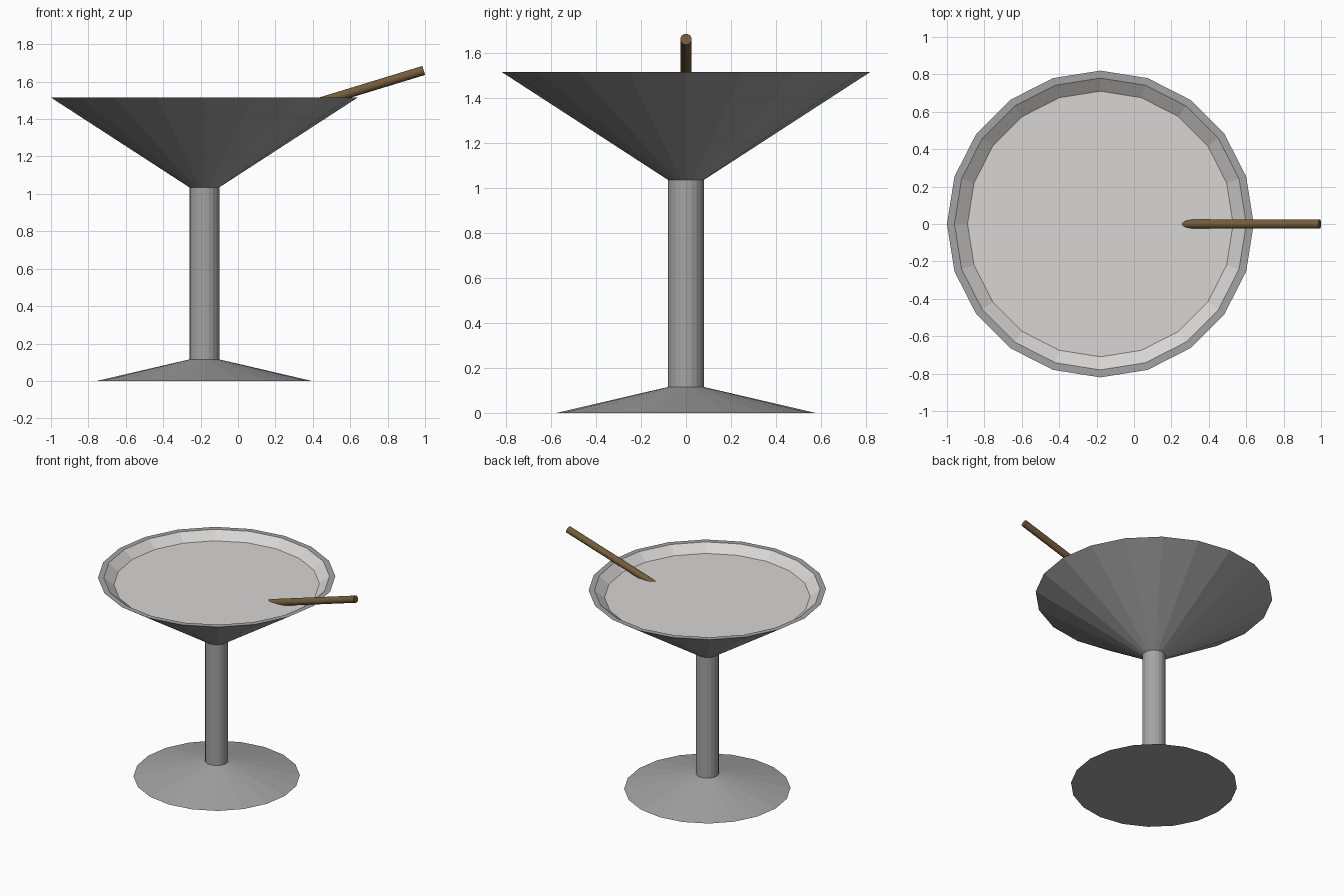
import bpy, bmesh, math
from mathutils import Vector, Matrix

cube = bpy.data.objects.get("Cube")
if cube:
    bpy.data.objects.remove(cube, do_unlink=True)

SIDES = 20
CENTRE_X = -0.18


def material(name, rgb):
    mat = bpy.data.materials.new(name)
    mat.use_nodes = True
    colour = (*rgb, 1.0)
    mat.diffuse_color = colour
    mat.node_tree.nodes["Principled BSDF"].inputs["Base Color"].default_value = colour
    return mat


def add_object(name, bm, mat):
    bmesh.ops.remove_doubles(bm, verts=bm.verts, dist=1e-5)
    mesh = bpy.data.meshes.new(name)
    bm.to_mesh(mesh)
    bm.free()
    mesh.materials.append(mat)
    obj = bpy.data.objects.new(name, mesh)
    bpy.context.scene.collection.objects.link(obj)
    return obj


def lathe(name, profile, mat, cap_start=False, cap_end=False):
    """Spin a (radius, height) profile, listed bottom to top along the outside."""
    bm = bmesh.new()
    rings = []
    for radius, height in profile:
        ring = []
        for i in range(SIDES):
            a = math.tau * i / SIDES
            ring.append(bm.verts.new((radius * math.cos(a), radius * math.sin(a), height)))
        rings.append(ring)
    for low, high in zip(rings, rings[1:]):
        for i in range(SIDES):
            j = (i + 1) % SIDES
            bm.faces.new((low[i], low[j], high[j], high[i]))
    if cap_start:
        bm.faces.new(rings[0][::-1])
    if cap_end:
        bm.faces.new(rings[-1])
    obj = add_object(name, bm, mat)
    obj.location.x = CENTRE_X
    return obj


glass = material("grey glass", (0.37, 0.37, 0.37))
drink = material("pale drink", (0.68, 0.67, 0.655))
wood = material("brown wood", (0.17, 0.108, 0.042))

# Foot, stem and bowl with a flat rim
lathe("foot", [(0.575, 0), (0.08, 0.115)], glass, cap_start=True)
lathe("stem", [(0.08, 0.115), (0.08, 1.035)], glass)
lathe("bowl", [(0.08, 1.035), (0.82, 1.515), (0.78, 1.515)], glass)

# Pale lining of the bowl and the drink's flat surface
lathe("drink_and_lining", [(0.78, 1.515), (0.71, 1.46)], drink, cap_end=True)

# Stirring stick leaning over the rim on the left side
length = 0.88
tilt = math.radians(17)
direction = Vector((math.cos(tilt), 0, math.sin(tilt)))
top = Vector((0.993, 0, 1.66))
bm = bmesh.new()
bmesh.ops.create_cone(
    bm, cap_ends=True, segments=SIDES, radius1=0.025, radius2=0.025, depth=length,
    matrix=Matrix.Translation(top - direction * length / 2)
    @ direction.to_track_quat("Z", "Y").to_matrix().to_4x4())
add_object("stirring_stick", bm, wood)
